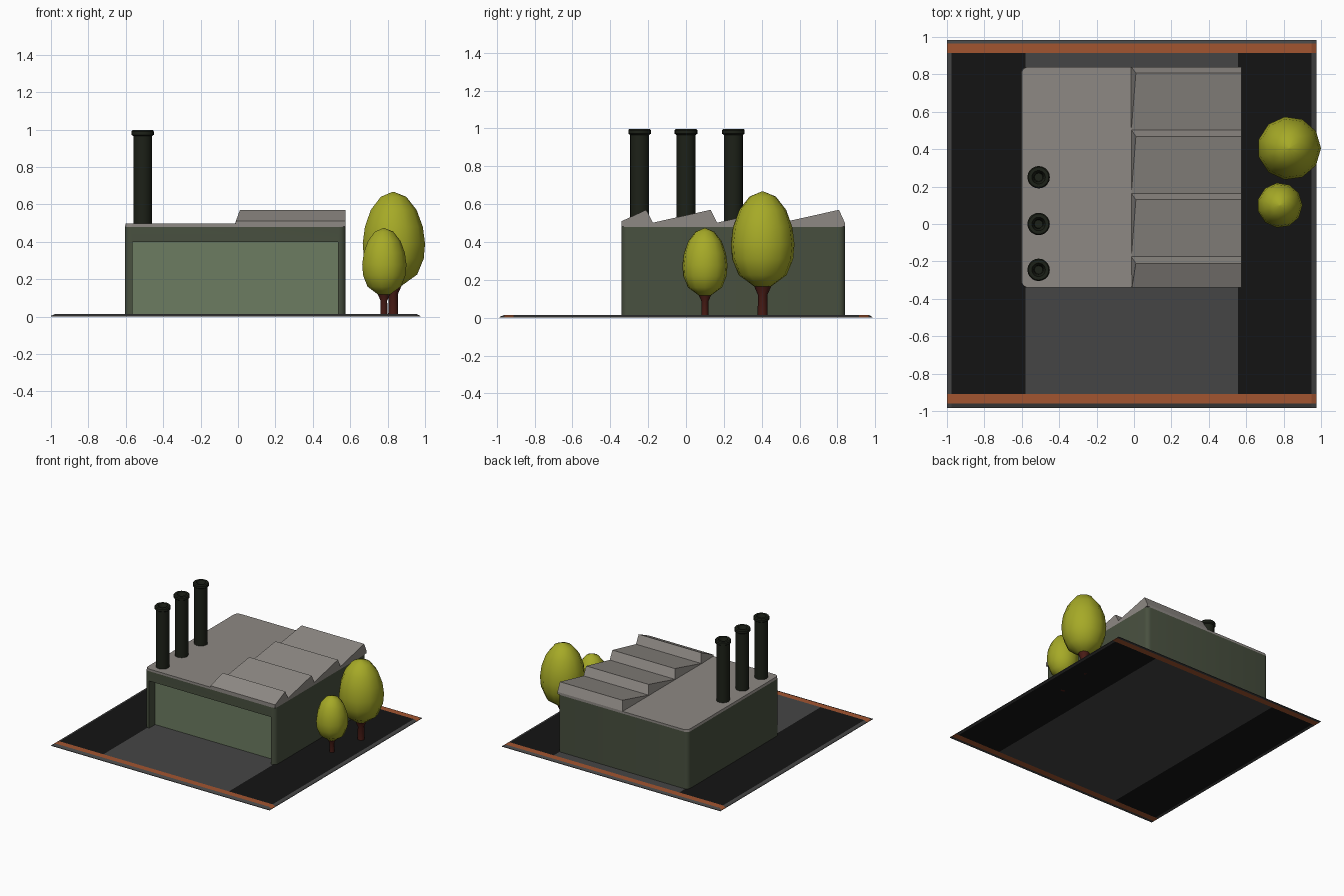
import bpy, bmesh, math

if "Cube" in bpy.data.objects:
    bpy.data.objects.remove(bpy.data.objects["Cube"])


def material(name, r, g, b):
    m = bpy.data.materials.new(name)
    m.diffuse_color = (r, g, b, 1)
    m.use_nodes = True
    m.node_tree.nodes["Principled BSDF"].inputs["Base Color"].default_value = m.diffuse_color
    return m


ASPHALT = material("asphalt", 0.007, 0.007, 0.007)
CONCRETE = material("concrete", 0.06, 0.06, 0.06)
ORANGE = material("orange", 0.36, 0.09, 0.03)
WALL = material("wall_green", 0.065, 0.08, 0.05)
PANEL = material("panel_green", 0.15, 0.2, 0.12)
ROOF = material("roof_grey", 0.27, 0.25, 0.23)
STACK = material("stack_dark", 0.012, 0.015, 0.009)
LEAF = material("leaf", 0.38, 0.4, 0.02)
TRUNK = material("trunk", 0.07, 0.012, 0.008)


def finish(bm, name, mats, smooth=None):
    bmesh.ops.recalc_face_normals(bm, faces=bm.faces)
    me = bpy.data.meshes.new(name)
    bm.to_mesh(me)
    bm.free()
    ob = bpy.data.objects.new(name, me)
    bpy.context.collection.objects.link(ob)
    for m in mats:
        me.materials.append(m)
    if smooth:
        bpy.ops.object.select_all(action='DESELECT')
        ob.select_set(True)
        bpy.context.view_layer.objects.active = ob
        bpy.ops.object.shade_smooth_by_angle(angle=math.radians(smooth))
    return ob


def loft(bm, rings):
    """Skin closed rings of points and cap both ends."""
    vs = [[bm.verts.new(p) for p in ring] for ring in rings]
    n = len(vs[0])
    for a, b in zip(vs, vs[1:]):
        for i in range(n):
            bm.faces.new((a[i], a[(i + 1) % n], b[(i + 1) % n], b[i]))
    bm.faces.new(vs[0][::-1])
    bm.faces.new(vs[-1])


def rounded(x0, x1, y0, y1, r, z, steps=4):
    pts = []
    corners = [(x1 - r, y1 - r), (x0 + r, y1 - r), (x0 + r, y0 + r), (x1 - r, y0 + r)]
    for k, (cx, cy) in enumerate(corners):
        for i in range(steps + 1):
            a = math.pi / 2 * (k + i / steps)
            pts.append((cx + r * math.cos(a), cy + r * math.sin(a), z))
    return pts


def lathe(name, profile, x, y, sides, mat, smooth):
    bm = bmesh.new()
    loft(bm, [[(x + r * math.cos(2 * math.pi * i / sides),
                y + r * math.sin(2 * math.pi * i / sides), z)
               for i in range(sides)] for r, z in profile])
    return finish(bm, name, [mat], smooth)


def box(name, x0, x1, y0, y1, z0, z1, mat):
    bm = bmesh.new()
    loft(bm, [[(x0, y0, z), (x1, y0, z), (x1, y1, z), (x0, y1, z)] for z in (z0, z1)])
    return finish(bm, name, [mat])


# Ground plate: thin coloured grid with a sloping rim
xs = [-1, -0.975, -0.58, 0.555, 0.95, 0.975]
ys = [-0.985, -0.96, -0.91, 0.915, 0.965, 0.985]
bm = bmesh.new()
for top in (True, False):
    grid = [[bm.verts.new((x, y, 0 if not top else
             (0.004 if i in (0, 5) or j in (0, 5) else 0.015)))
             for j, y in enumerate(ys)] for i, x in enumerate(xs)]
    for i in range(5):
        for j in range(5):
            f = bm.faces.new((grid[i][j], grid[i + 1][j], grid[i + 1][j + 1], grid[i][j + 1]))
            f.material_index = 2 if j in (1, 3) else (1 if i in (0, 2, 4) or j in (0, 4) else 0)
rim = [e for e in bm.edges if e.is_boundary]
bmesh.ops.bridge_loops(bm, edges=rim)
finish(bm, "ground_plate", [ASPHALT, CONCRETE, ORANGE])

# Main hall with the recessed front
bm = bmesh.new()
loft(bm, [rounded(-0.605, 0.575, -0.34, 0.84, 0.035, z) for z in (0.002, 0.48)])
hall = finish(bm, "hall_walls", [WALL], 40)
cutter = box("recess_cutter", -0.565, 0.535, -0.5, -0.26, -0.1, 0.40, WALL)
cutter.hide_render = True
mod = hall.modifiers.new("recess", 'BOOLEAN')
mod.operation = 'DIFFERENCE'
mod.object = cutter
mod.solver = 'EXACT'
bpy.context.view_layer.objects.active = hall
bpy.ops.object.modifier_apply(modifier=mod.name)
bpy.data.objects.remove(cutter)
box("front_panel", -0.565, 0.535, -0.263, -0.258, 0.015, 0.40, PANEL)

# Roof slab with a slightly sloping edge
bm = bmesh.new()
loft(bm, [rounded(-0.605, 0.575, -0.34, 0.84, 0.035, 0.48),
          rounded(-0.60, 0.575, -0.34, 0.84, 0.035, 0.498)])
finish(bm, "roof_slab", [ROOF])

# Sawtooth roof: one profile extruded along x, inner end sloping
profile = [(-0.34, 0.482), (-0.34, 0.51), (-0.21, 0.57)]
for k in range(3):
    y = -0.175 + 0.339 * k
    profile += [(y, 0.502), (y + 0.305, 0.57)]
profile += [(0.84, 0.50), (0.84, 0.482)]
bm = bmesh.new()
loft(bm, [[(-0.015 + max(z - 0.5, 0) * 0.36, y, z) for y, z in profile],
          [(0.575, y, z) for y, z in profile]])
finish(bm, "sawtooth_roof", [ROOF])

# Chimneys with collars and hollow tops
for k, y in enumerate((-0.245, 0.0, 0.25)):
    lathe(f"chimney_{k + 1}",
          [(0.05, 0.49), (0.05, 0.965), (0.06, 0.972), (0.06, 0.99), (0.054, 0.998),
           (0.036, 0.998), (0.025, 0.965), (0.022, 0.93)], -0.51, y, 20, STACK, 35)

# Trees: one canopy and trunk shape at two sizes
canopy = [(0.045, 0.165), (0.128, 0.225), (0.163, 0.31), (0.17, 0.39), (0.158, 0.48),
          (0.125, 0.57), (0.07, 0.64), (0.004, 0.667)]
trunk = [(0.027, 0.0), (0.025, 0.12), (0.047, 0.17)]
for label, x, y, s in (("large", 0.83, 0.405, 1.0), ("small", 0.78, 0.10, 0.71)):
    for part, shape, sides, mat in (("canopy", canopy, 11, LEAF), ("trunk", trunk, 8, TRUNK)):
        lathe(f"{label}_tree_{part}", [(r * s, z * s) for r, z in shape], x, y, sides, mat, 50)
